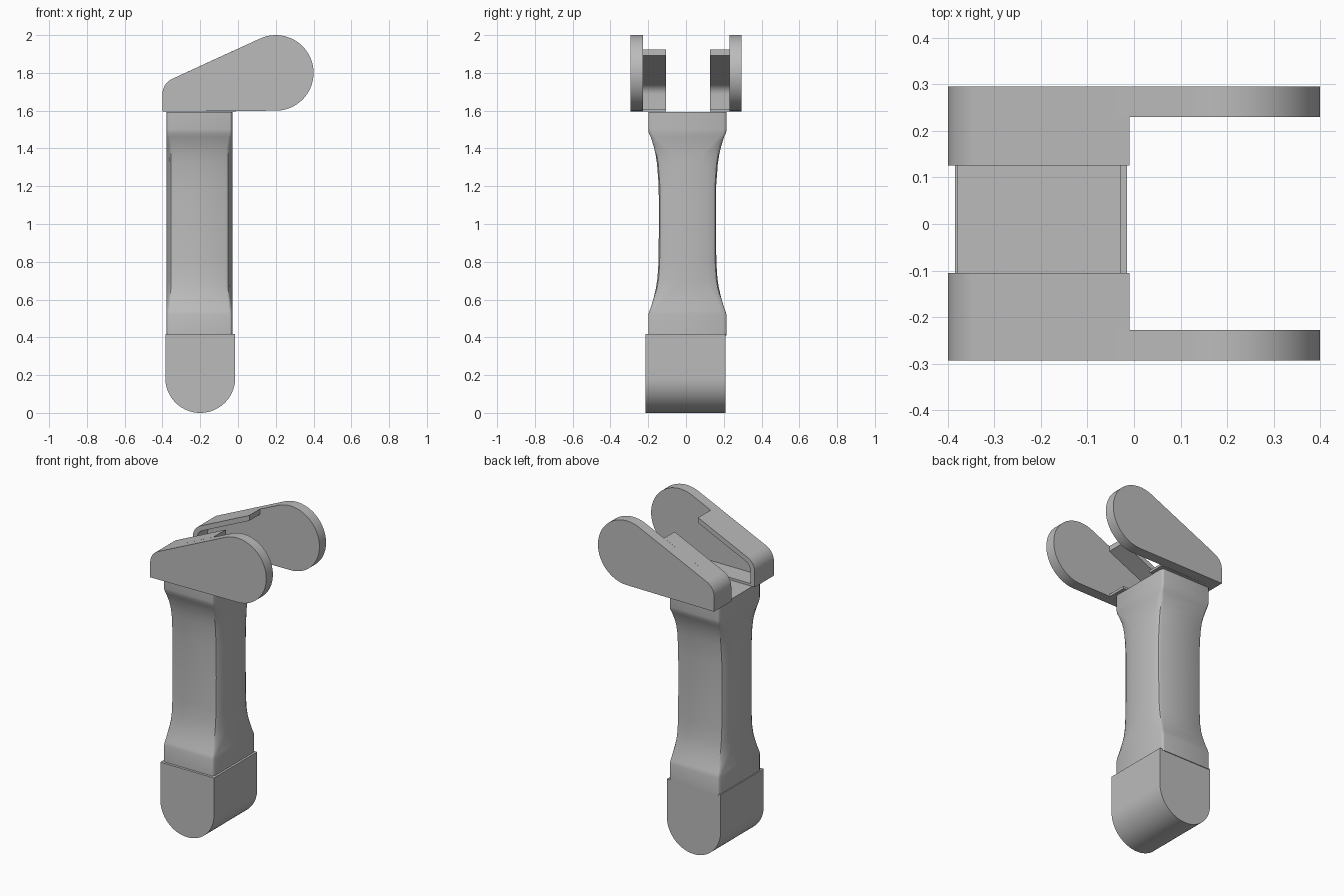
import bpy
import bmesh
from math import sin, cos, pi, radians

cube = bpy.data.objects.get("Cube")
if cube:
    bpy.data.objects.remove(cube, do_unlink=True)

grey = bpy.data.materials.new("plain_grey")
grey.use_nodes = True
colour = (0.5, 0.5, 0.5, 1)
grey.diffuse_color = colour
grey.node_tree.nodes["Principled BSDF"].inputs["Base Color"].default_value = colour


def finish(name, bm, angle=25):
    bmesh.ops.recalc_face_normals(bm, faces=bm.faces[:])
    mesh = bpy.data.meshes.new(name)
    bm.to_mesh(mesh)
    bm.free()
    mesh.materials.append(grey)
    obj = bpy.data.objects.new(name, mesh)
    bpy.context.collection.objects.link(obj)
    bpy.ops.object.select_all(action="DESELECT")
    obj.select_set(True)
    bpy.context.view_layer.objects.active = obj
    bpy.ops.object.shade_smooth_by_angle(angle=radians(angle))
    return obj


def loft(name, rings, angle=25):
    """Skin a list of equal closed rings and cap both ends."""
    bm = bmesh.new()
    loops = [[bm.verts.new(p) for p in ring] for ring in rings]
    for a, b in zip(loops, loops[1:]):
        for i in range(len(a)):
            j = (i + 1) % len(a)
            bm.faces.new((a[i], a[j], b[j], b[i]))
    bm.faces.new(loops[0])
    bm.faces.new(loops[-1])
    return finish(name, bm, angle)


def extrude_y(name, profile, y0, y1):
    return loft(name, [[(x, y, z) for x, z in profile] for y in (y0, y1)])


def arc(cx, cz, r, start, end, steps):
    angles = [radians(start + (end - start) * i / steps) for i in range(steps + 1)]
    return [(cx + r * cos(a), cz + r * sin(a)) for a in angles]


# Base block with a half-round underside
extrude_y("base_block",
          [(-0.385, 0.418), *arc(-0.2, 0.185, 0.185, 180, 360, 40), (-0.015, 0.418)],
          -0.215, 0.21)

# Waisted handle: height, half depth, half width of the flat side, corner inset
stations = [
    (0.41, 0.207, 0.187, 0.015), (0.52, 0.207, 0.187, 0.015),
    (0.54, 0.201, 0.180, 0.018), (0.56, 0.193, 0.165, 0.022),
    (0.62, 0.176, 0.115, 0.032), (0.66, 0.167, 0.080, 0.036),
    (0.71, 0.159, 0.063, 0.038), (0.80, 0.153, 0.062, 0.038),
    (1.00, 0.151, 0.062, 0.038), (1.20, 0.152, 0.062, 0.038),
    (1.32, 0.161, 0.063, 0.038), (1.37, 0.169, 0.083, 0.036),
    (1.41, 0.178, 0.118, 0.032), (1.46, 0.194, 0.172, 0.022),
    (1.48, 0.204, 0.184, 0.016), (1.50, 0.207, 0.187, 0.015),
    (1.592, 0.207, 0.187, 0.015),
]


def handle_ring(z, depth, flat, inset):
    corner = [(0, 0), (0.25, 0.45), (0.4, 0.75), (0.65, 0.93), (1, 1)]
    quarter = [(0.175 - inset * u, flat + (depth - flat) * v) for u, v in corner]
    half = quarter + [(-x, y) for x, y in reversed(quarter)]
    ring = half + [(x, -y) for x, y in reversed(half)]
    return [(x - 0.204, y + 0.0075, z) for x, y in ring]


loft("handle", [handle_ring(*s) for s in stations], 30)

# Fork cheeks: teardrop plates with a hollow flange turned inward
SLOPE = 24.7
BOTTOM = 1.595
cheek = [(-0.4, BOTTOM), *arc(-0.31, 1.687, 0.09, 180, 90 + SLOPE, 10),
         *arc(0.2, 1.8, 0.2, 90 + SLOPE, -90, 48)]
flange = [(-0.01, BOTTOM), (-0.4, BOTTOM),
          *arc(-0.31, 1.687, 0.09, 180, 90 + SLOPE, 10), (-0.01, 1.924),
          (-0.01, 1.891), *arc(-0.31, 1.687, 0.06, 90 + SLOPE, 180, 10),
          (-0.37, 1.61), (-0.01, 1.61)]

for side, outer, inner, lip in (("front", -0.293, -0.228, -0.105),
                                ("back", 0.295, 0.23, 0.126)):
    extrude_y(side + "_cheek", cheek, inner, outer)
    extrude_y(side + "_flange", flange, lip, inner)
